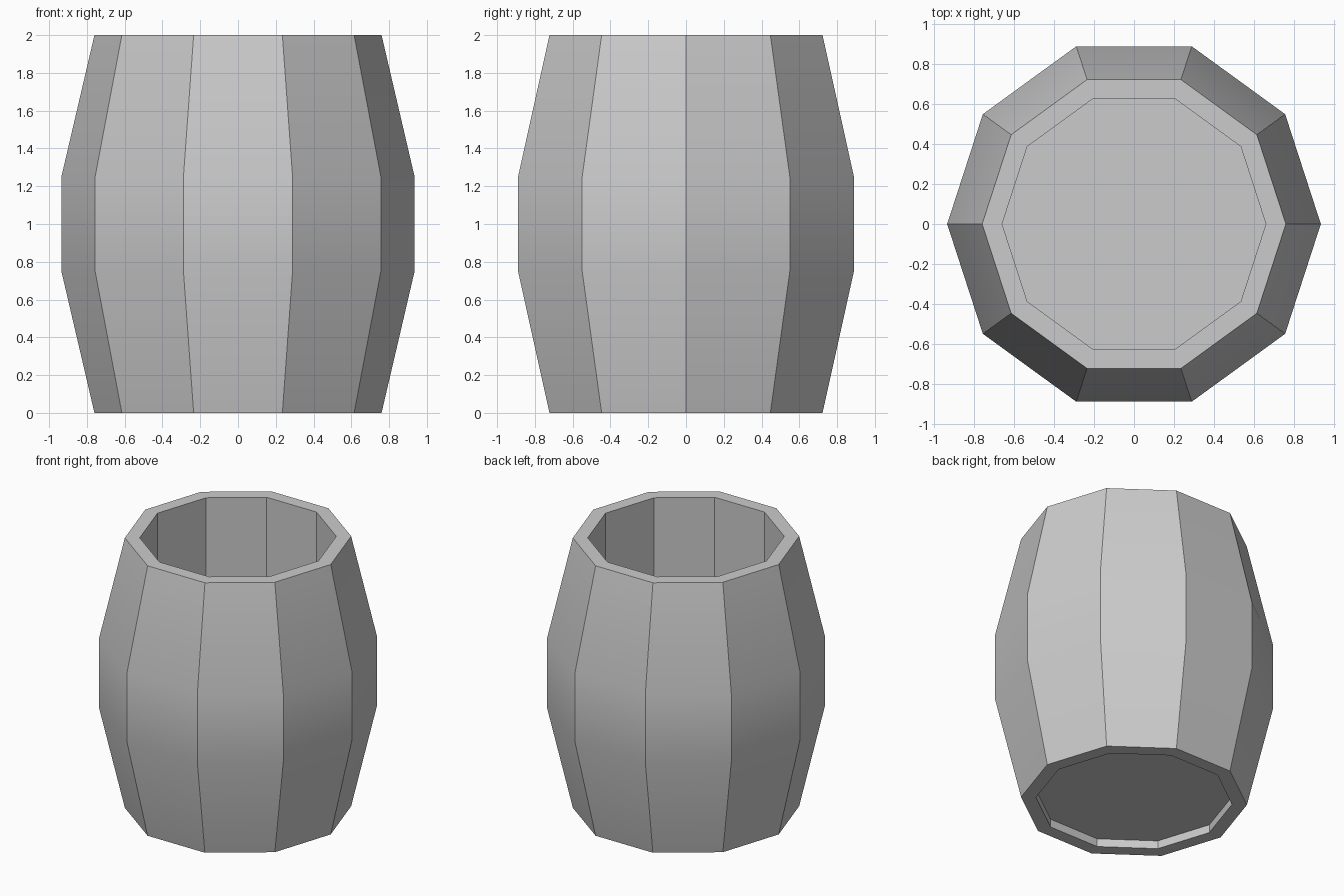
import bpy, bmesh
from math import cos, sin, tau, radians

SIDES = 10

cube = bpy.data.objects.get("Cube")
if cube:
    bpy.data.objects.remove(cube, do_unlink=True)

grey = bpy.data.materials.new("plain grey")
grey.use_nodes = True
colour = (0.6, 0.6, 0.6, 1)
grey.diffuse_color = colour
grey.node_tree.nodes["Principled BSDF"].inputs["Base Color"].default_value = colour


def lathe(name, profile):
    """Revolve a (radius, height) profile, capping both open ends."""
    bm = bmesh.new()
    rings = [[bm.verts.new((r * cos(tau * i / SIDES), r * sin(tau * i / SIDES), z))
              for i in range(SIDES)] for r, z in profile]
    for a, b in zip(rings, rings[1:]):
        for i in range(SIDES):
            j = (i + 1) % SIDES
            bm.faces.new((a[i], a[j], b[j], b[i]))
    bm.faces.new(rings[0])
    bm.faces.new(rings[-1])
    bmesh.ops.recalc_face_normals(bm, faces=bm.faces)
    mesh = bpy.data.meshes.new(name)
    bm.to_mesh(mesh)
    bm.free()
    mesh.materials.append(grey)
    obj = bpy.data.objects.new(name, mesh)
    bpy.context.collection.objects.link(obj)
    bpy.ops.object.select_all(action="DESELECT")
    obj.select_set(True)
    bpy.context.view_layer.objects.active = obj
    bpy.ops.object.shade_smooth_by_angle(angle=radians(25))
    return obj


# Ten-sided open barrel: recessed base, bulging staves, flat rim, straight bore, floor
lathe("barrel", [
    (0.66, 0.06), (0.66, 0), (0.76, 0),
    (0.935, 0.75), (0.935, 1.25), (0.76, 2),
    (0.66, 2), (0.66, 0.1),
])
